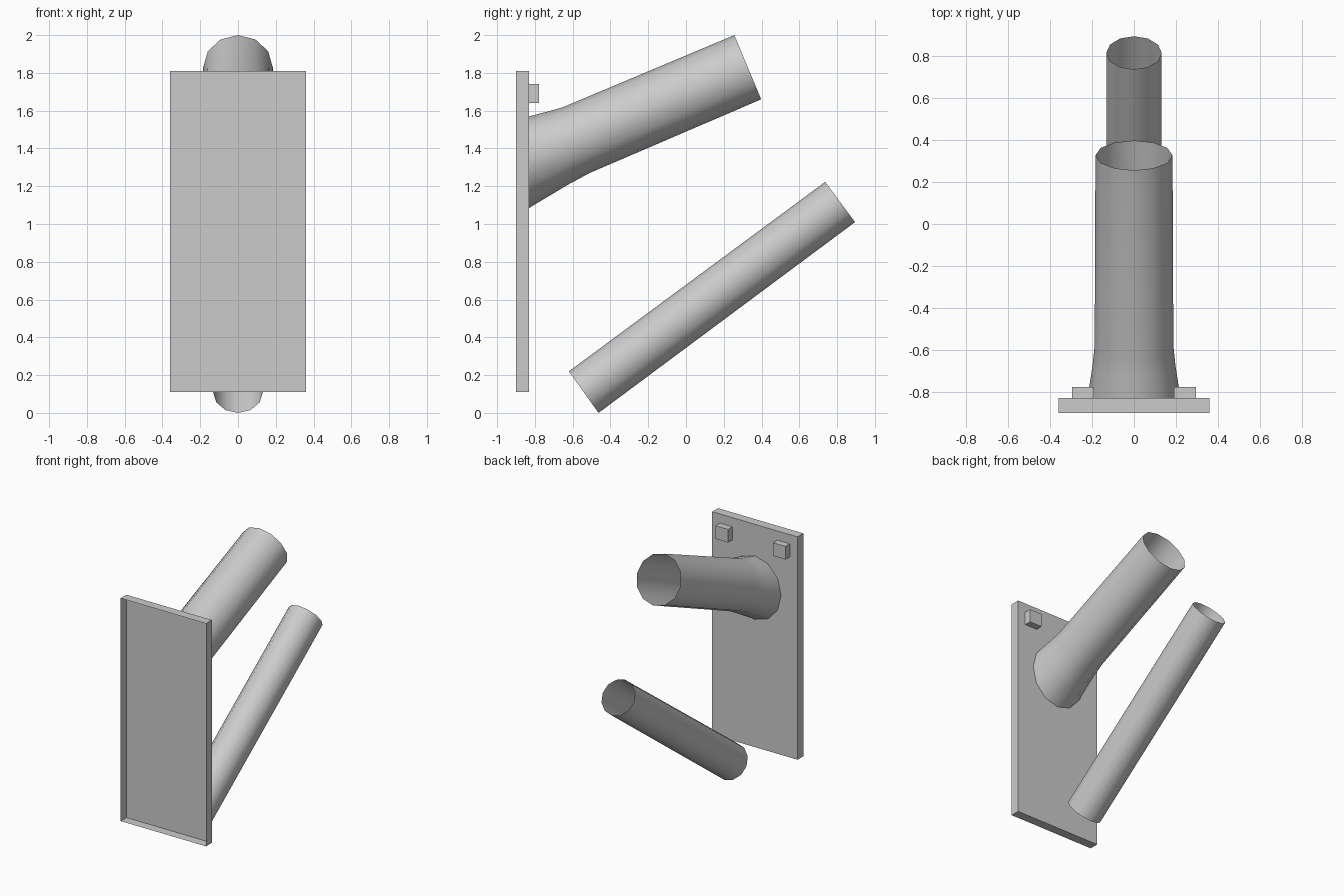
import bpy, bmesh, math
from mathutils import Vector

if "Cube" in bpy.data.objects:
    bpy.data.objects.remove(bpy.data.objects["Cube"])

grey = bpy.data.materials.new("plain_grey")
grey.diffuse_color = (0.6, 0.6, 0.6, 1)
grey.use_nodes = True
grey.node_tree.nodes["Principled BSDF"].inputs["Base Color"].default_value = grey.diffuse_color
SIDES = 12


def finish(name, bm, smooth=False):
    me = bpy.data.meshes.new(name)
    bm.to_mesh(me)
    bm.free()
    me.materials.append(grey)
    ob = bpy.data.objects.new(name, me)
    bpy.context.collection.objects.link(ob)
    if smooth:
        bpy.ops.object.select_all(action='DESELECT')
        ob.select_set(True)
        bpy.context.view_layer.objects.active = ob
        bpy.ops.object.shade_smooth_by_angle(angle=math.radians(40))
    return ob


def box(name, x0, x1, y0, y1, z0, z1, open_front=False):
    bm = bmesh.new()
    bmesh.ops.create_cube(bm, size=1)
    for v in bm.verts:
        v.co = ((x0 + x1) / 2 + v.co.x * (x1 - x0),
                (y0 + y1) / 2 + v.co.y * (y1 - y0),
                (z0 + z1) / 2 + v.co.z * (z1 - z0))
    if open_front:
        bm.normal_update()
        front = [f for f in bm.faces if f.normal.y < -0.9]
        bmesh.ops.delete(bm, geom=front, context='FACES')
    return finish(name, bm)


def tube(name, rings, cap_start=False):
    """Each ring: top point (y, z), bottom point (y, z), half width."""
    bm = bmesh.new()
    loops = []
    for top, bottom, half in rings:
        t, b = Vector((0, *top)), Vector((0, *bottom))
        mid, up = (t + b) / 2, (t - b) / 2
        angles = [2 * math.pi * i / SIDES for i in range(SIDES)]
        loops.append([bm.verts.new(mid + up * math.cos(a) + Vector((half * math.sin(a), 0, 0)))
                      for a in angles])
    for r0, r1 in zip(loops, loops[1:]):
        for i in range(SIDES):
            j = (i + 1) % SIDES
            bm.faces.new((r0[i], r0[j], r1[j], r1[i]))
    if cap_start:
        bm.faces.new(loops[0][::-1])
    bm.normal_update()
    # make the walls face outwards
    f = bm.faces[:][0]
    if f.normal.z < 0:
        bmesh.ops.reverse_faces(bm, faces=bm.faces[:])
    return finish(name, bm, True)


# Wall plate, a shallow tray open at the front
box("wall_plate", -0.36, 0.36, -0.9, -0.83, 0.11, 1.81, open_front=True)

# Two small blocks at the top of the plate
for side, s in (("left", -1), ("right", 1)):
    xs = sorted((s * 0.19, s * 0.295))
    box(side + "_block", xs[0], xs[1], -0.83, -0.778, 1.64, 1.74)

# Upper tube, flared where it meets the plate
tube("upper_tube", [
    ((-0.83, 1.57), (-0.83, 1.085), 0.222),
    ((-0.73, 1.596), (-0.625, 1.208), 0.198),
    ((-0.655, 1.617), (-0.51, 1.27), 0.188),
    ((0.256, 2.0), (0.398, 1.66), 0.184),
], cap_start=True)

# Lower loose tube, open at both ends
tube("lower_tube", [
    ((-0.62, 0.22), (-0.463, 0.0), 0.132),
    ((0.737, 1.223), (0.895, 1.01), 0.132),
])
